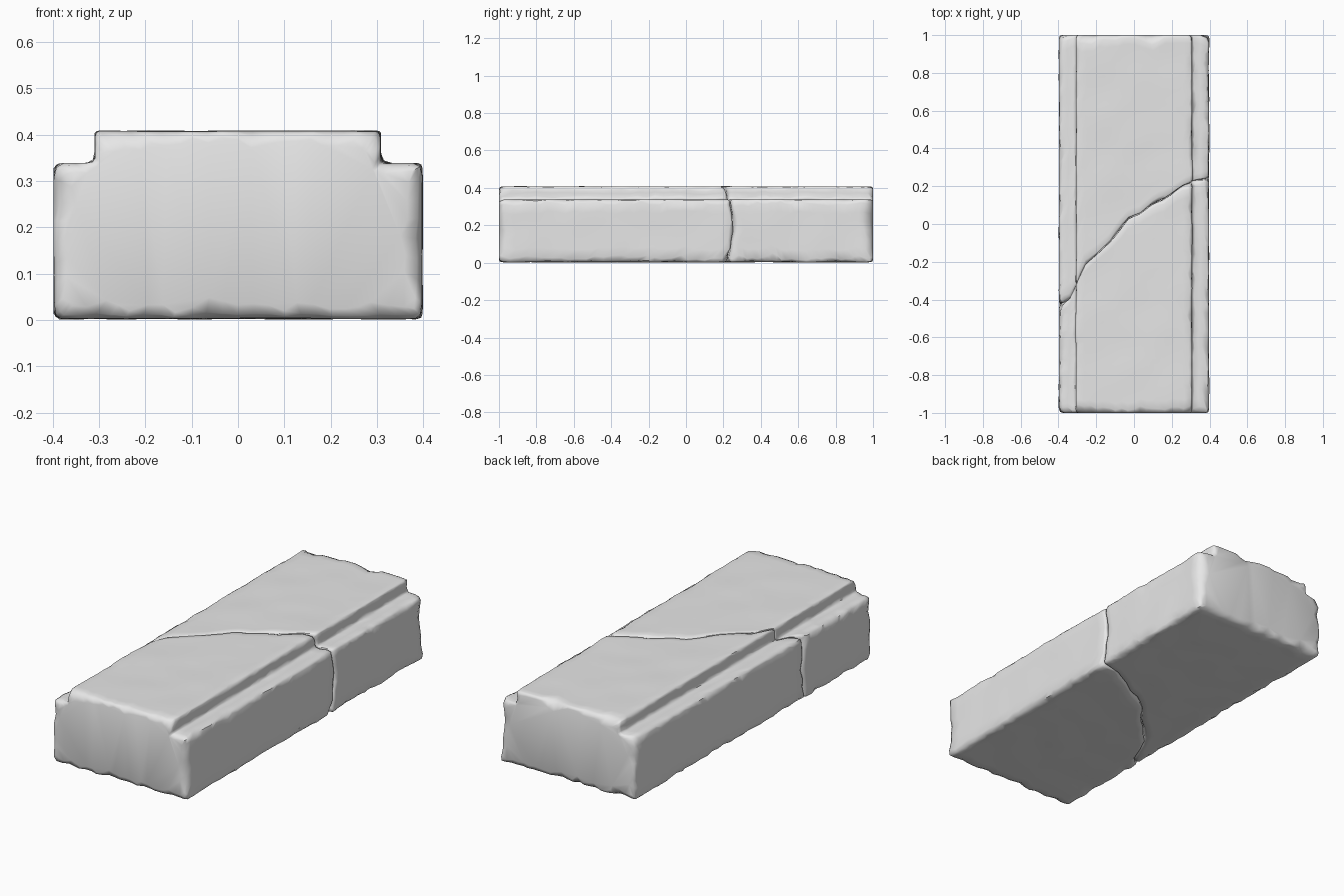
import bpy, bmesh, math
from mathutils import Vector, noise

cube = bpy.data.objects.get("Cube")
if cube:
    bpy.data.objects.remove(cube, do_unlink=True)

stone = bpy.data.materials.new("grey stone")
stone.use_nodes = True
stone.diffuse_color = (0.8, 0.8, 0.8, 1)
stone.node_tree.nodes["Principled BSDF"].inputs["Base Color"].default_value = (0.8, 0.8, 0.8, 1)

# Stepped cross-section: x, z, chip size, segments to the next corner
right_half = [(0.4, 0.0, 0.026, 6), (0.4, 0.34, 0.024, 2),
              (0.31, 0.34, 0.014, 2), (0.31, 0.41, 0.014, 18)]
segments_left = [2, 2, 6, 22]
left_half = [(-x, z, c, n) for (x, z, c, _), n in zip(reversed(right_half), segments_left)]
CORNERS = right_half + left_half

# Course of the crack across the slab: x, y
CRACK = [(-0.4, -0.43), (-0.34, -0.38), (-0.27, -0.21), (-0.15, -0.1), (-0.03, 0.04),
         (0.1, 0.11), (0.2, 0.17), (0.3, 0.225), (0.4, 0.235)]


def rough(x, y, z, scale, seed=0):
    return noise.noise(Vector((x * scale + seed, y * scale, z * scale)))


def crack_y(x, z):
    x = max(-0.4, min(0.4, x))
    for (x0, y0), (x1, y1) in zip(CRACK, CRACK[1:]):
        if x <= x1:
            y = y0 + (y1 - y0) * (x - x0) / (x1 - x0)
            break
    jog = 0.025 * math.sin(math.pi * z / 0.41) - 0.012
    return y + jog + 0.012 * rough(x, 0, z, 14, 3)


def chip(base, x, y, z, seed):
    """Worn edge width, varying along the edge."""
    n = rough(x, y, z, 11, seed) + 0.6 * rough(x, y, z, 23, seed + 9)
    return base * max(0.45, min(2.0, 0.95 + 1.2 * n))


def section(y_of):
    """Worn cross-section; y_of gives the position along the slab."""
    worn = []
    count = len(CORNERS)
    for i, (x, z, size, _) in enumerate(CORNERS):
        here = Vector((x, z))
        y = y_of(x, z)
        before = (Vector(CORNERS[i - 1][:2]) - here).normalized()
        after = (Vector(CORNERS[(i + 1) % count][:2]) - here).normalized()
        a = before * chip(size, x, y, z, 1)
        b = after * chip(size, x, y, z, 5)
        worn.append((here + a, here + (a + b) * 0.27, here + b))
    points = []
    for i, (start, mid, end) in enumerate(worn):
        points += [start, mid]
        target = worn[(i + 1) % count][0]
        n = CORNERS[i][3]
        points += [end.lerp(target, k / n) for k in range(n)]
    return points


def build_piece(name, end, rows):
    side = -1 if end < 0 else 1        # direction of the outer end
    seed = 20 * side

    def end_chip(x, z):
        return chip(0.03, x, end, z, seed)

    def crack_chip(x, z):
        corner = 0.008 * max(0, (abs(x) - 0.3) / 0.1)
        return chip(0.012 + corner, x, 0, z, seed + 4)

    def y_at(t):
        def y_of(x, z):
            a = end - side * end_chip(x, z)
            b = crack_y(x, z) + side * (0.002 + crack_chip(x, z))
            return a + (b - a) * t
        return y_of

    bm = bmesh.new()
    rings = []

    def add_ring(t, wear=None, turn=0.0, outward=0):
        y_of = y_at(t)
        ring = []
        for p in section(y_of):
            x, z = p
            y = y_of(x, z)
            d = wear(x, z) if wear else 0
            inset = d * (1 - math.cos(turn)) + 0.003 * (1 + rough(x, y, z, 6, 2))
            y += outward * d * math.sin(turn)
            ring.append(bm.verts.new((x * (1 - inset / 0.4), y,
                                      0.205 + (z - 0.205) * (1 - inset / 0.205))))
        rings.append(ring)

    # Rounded outer end, body, then rounded broken end
    for turn in (math.pi / 2, math.pi / 4):
        add_ring(0, end_chip, turn, side)
    for i in range(rows + 1):
        add_ring(i / rows)
    for turn in (math.pi / 4, math.pi / 2):
        add_ring(1, crack_chip, turn, -side)

    for r0, r1 in zip(rings, rings[1:]):
        n = len(r0)
        for i in range(n):
            j = (i + 1) % n
            bm.faces.new((r0[i], r0[j], r1[j], r1[i]))
    caps = [bm.faces.new(rings[0]), bm.faces.new(rings[-1])]
    bmesh.ops.recalc_face_normals(bm, faces=bm.faces)
    bmesh.ops.triangulate(bm, faces=caps, ngon_method='BEAUTY')

    mesh = bpy.data.meshes.new(name)
    bm.to_mesh(mesh)
    bm.free()
    mesh.materials.append(stone)
    piece = bpy.data.objects.new(name, mesh)
    bpy.context.collection.objects.link(piece)
    bpy.ops.object.select_all(action='DESELECT')
    piece.select_set(True)
    bpy.context.view_layer.objects.active = piece
    bpy.ops.object.shade_smooth_by_angle(angle=math.radians(50))


build_piece("front_slab_piece", -1.0, 26)
build_piece("back_slab_piece", 1.0, 28)
